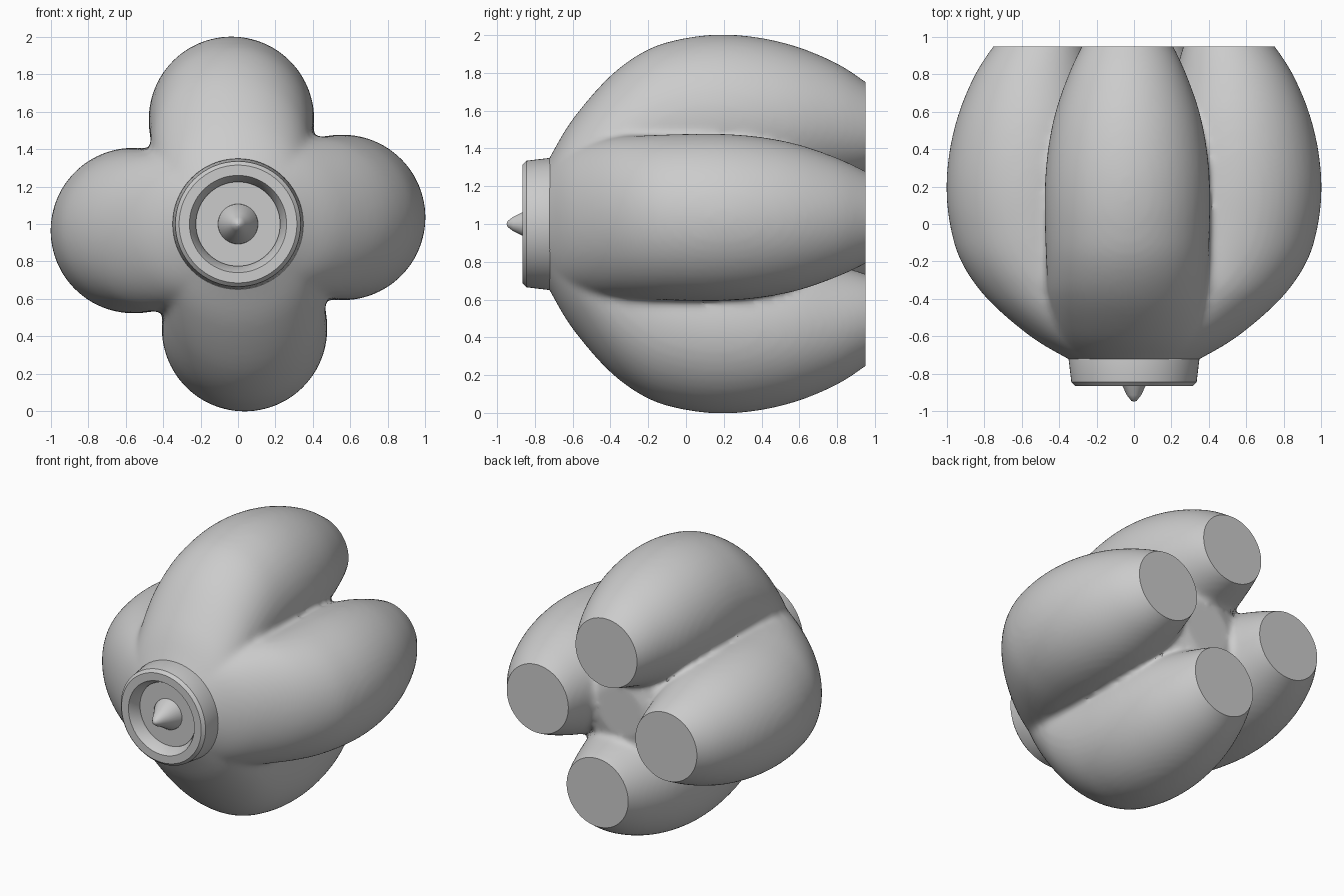
import bpy, bmesh, math
from mathutils import Vector

if "Cube" in bpy.data.objects:
    bpy.data.objects.remove(bpy.data.objects["Cube"])


def spline(rows, steps):
    # Catmull-Rom through the profile rows
    pts = [Vector(r) for r in rows]
    out = []
    for i in range(len(pts) - 1):
        a, b, c, d = pts[max(i - 1, 0)], pts[i], pts[i + 1], pts[min(i + 2, len(pts) - 1)]
        for s in range(steps):
            t = s / steps
            out.append(0.5 * (2 * b + (c - a) * t + (2 * a - 5 * b + 4 * c - d) * t * t
                              + (3 * b - a - 3 * c + d) * t ** 3))
    return out + [pts[-1]]


def loft(bm, rings, turn=0.0, n=48):
    # closed tube through circles (y, distance from axis, sideways shift, radius)
    loops = []
    for y, dist, shift, r in rings:
        loop = []
        for k in range(n):
            a = 2 * math.pi * k / n
            x, z = shift + r * math.cos(a), dist + r * math.sin(a)
            loop.append(bm.verts.new((x * math.cos(turn) - z * math.sin(turn), y,
                                      1 + x * math.sin(turn) + z * math.cos(turn))))
        loops.append(loop)
    for p, q in zip(loops, loops[1:]):
        for k in range(n):
            bm.faces.new((p[k], p[(k + 1) % n], q[(k + 1) % n], q[k]))
    bm.faces.new(loops[0])
    bm.faces.new(loops[-1])


def finish(bm, name):
    bmesh.ops.recalc_face_normals(bm, faces=bm.faces)
    me = bpy.data.meshes.new(name)
    bm.to_mesh(me)
    bm.free()
    ob = bpy.data.objects.new(name, me)
    bpy.context.collection.objects.link(ob)
    return ob


def smooth(ob, angle=35):
    bpy.ops.object.select_all(action='DESELECT')
    ob.select_set(True)
    bpy.context.view_layer.objects.active = ob
    bpy.ops.object.shade_smooth_by_angle(angle=math.radians(angle))


def lathe(name, profile, n=64):
    # (radius, y) profile turned about the long axis
    bm = bmesh.new()
    verts = [bm.verts.new((r, y, 1)) for r, y in profile]
    edges = [bm.edges.new(e) for e in zip(verts, verts[1:])]
    bmesh.ops.spin(bm, geom=verts + edges, cent=(0, 0, 1), axis=(0, 1, 0),
                   angle=2 * math.pi, steps=n, use_duplicate=False)
    bmesh.ops.remove_doubles(bm, verts=bm.verts, dist=1e-4)
    ob = finish(bm, name)
    smooth(ob)
    return ob


# four lobes: (y, outer reach, lobe radius), plus a core filling the middle
lobe = [(-0.78, 0.24, 0.24), (-0.72, 0.355, 0.34), (-0.6, 0.555, 0.40), (-0.4, 0.785, 0.425),
        (-0.2, 0.925, 0.435), (0, 0.985, 0.442), (0.2, 1.003, 0.442), (0.4, 0.985, 0.425),
        (0.6, 0.935, 0.385), (0.8, 0.85, 0.315), (0.95, 0.753, 0.245), (1.06, 0.67, 0.18)]
bm = bmesh.new()
rings = [(y, reach - r, -0.035 * min(1, (reach - r) / 0.4), r) for y, reach, r in spline(lobe, 5)]
for i in range(4):
    loft(bm, rings, i * math.pi / 2)
core = [(-0.7, 0.3), (-0.4, 0.42), (0.2, 0.45), (0.5, 0.43), (0.62, 0.4), (0.7, 0.31), (0.74, 0.18)]
loft(bm, [(y, 0, 0, r) for y, r in core])
body = finish(bm, "lobed_body")

# fuse the lobes and soften the creases
mod = body.modifiers.new("fuse", 'REMESH')
mod.mode = 'VOXEL'
mod.voxel_size = 0.02
mod = body.modifiers.new("soften", 'SMOOTH')
mod.factor = 0.5
mod.iterations = 10
fused = bpy.data.meshes.new_from_object(body.evaluated_get(bpy.context.evaluated_depsgraph_get()))
body.modifiers.clear()

# slice the lobe ends flat at the back
bm = bmesh.new()
bm.from_mesh(fused)
cut = bmesh.ops.bisect_plane(bm, geom=bm.verts[:] + bm.edges[:] + bm.faces[:], dist=1e-5,
                             plane_co=(0, 0.95, 0), plane_no=(0, 1, 0), clear_outer=True)
bmesh.ops.holes_fill(bm, edges=[e for e in bm.edges if e.is_boundary], sides=0)
bmesh.ops.recalc_face_normals(bm, faces=bm.faces)
bm.to_mesh(body.data)
bm.free()
smooth(body)

# front collar with a recessed socket
lathe("front_collar", [(0, -0.66), (0.34, -0.66), (0.35, -0.72), (0.335, -0.845), (0.315, -0.865),
                       (0.26, -0.865), (0.225, -0.80), (0.225, -0.785), (0, -0.785)])

# pointed tip in the socket
lathe("center_spike", [(0, -0.77), (0.11, -0.77), (0.105, -0.8), (0.06, -0.87), (0.038, -0.915),
                       (0.015, -0.945), (0, -0.95)], 32)
